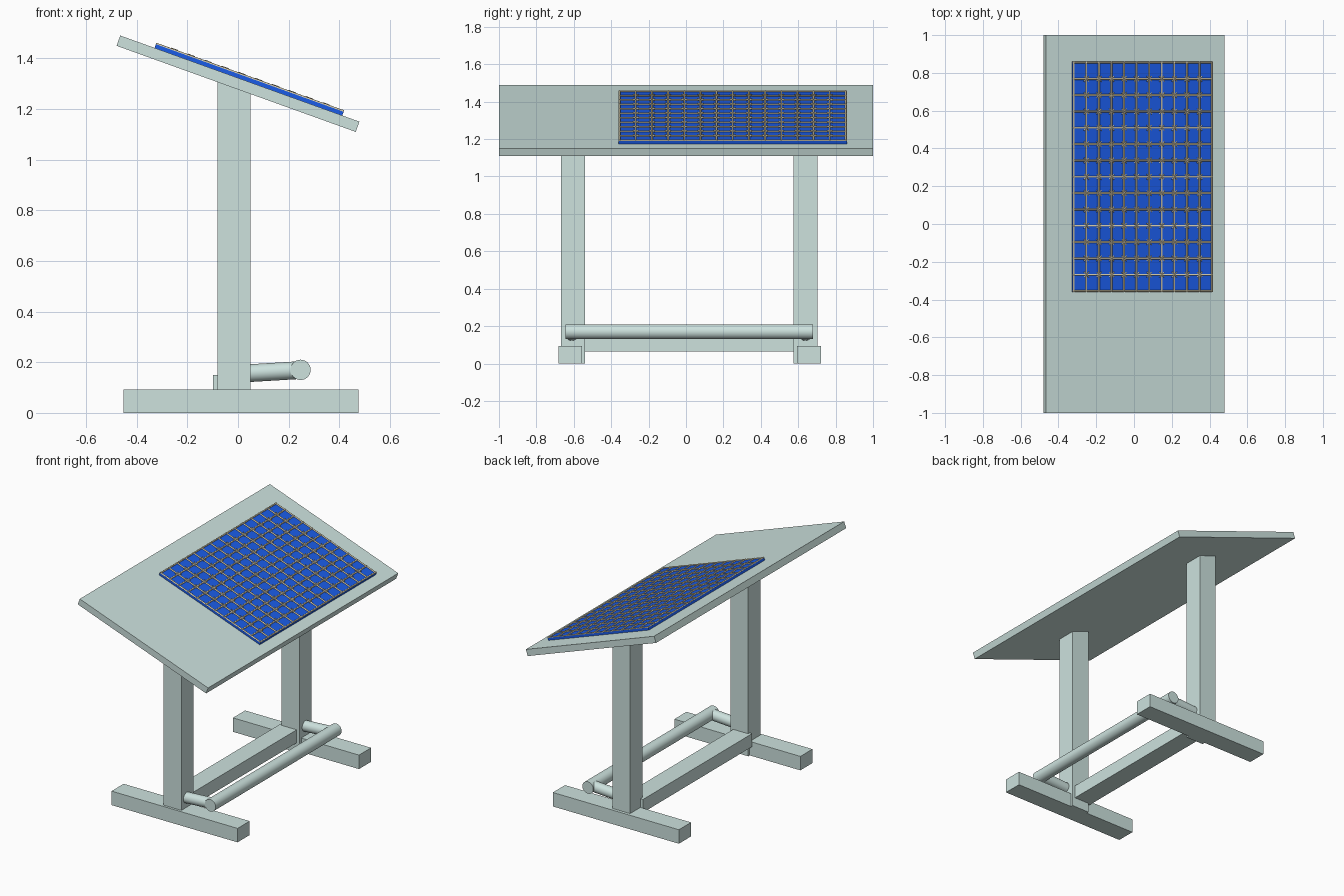
import bpy, bmesh, math
from mathutils import Matrix, Vector

if "Cube" in bpy.data.objects:
    bpy.data.objects.remove(bpy.data.objects["Cube"])


def material(name, rgb):
    m = bpy.data.materials.new(name)
    m.diffuse_color = (*rgb, 1)
    m.use_nodes = True
    m.node_tree.nodes["Principled BSDF"].inputs["Base Color"].default_value = m.diffuse_color
    return m


GREY = material("pale grey green", (0.61, 0.76, 0.73))
BLUE = material("mat blue", (0.011, 0.11, 0.83))
TAN = material("lattice tan", (0.76, 0.68, 0.47))

# Tilted frame of the table top
TILT = Matrix.Translation((0, 0, 1.30)) @ Matrix.Rotation(math.radians(19.8), 4, 'Y')


def finish(name, bm, mat, matrix=None, smooth=False):
    bmesh.ops.recalc_face_normals(bm, faces=bm.faces)
    if matrix:
        bm.transform(matrix)
    me = bpy.data.meshes.new(name)
    bm.to_mesh(me)
    bm.free()
    me.materials.append(mat)
    ob = bpy.data.objects.new(name, me)
    bpy.context.collection.objects.link(ob)
    if smooth:
        bpy.context.view_layer.objects.active = ob
        ob.select_set(True)
        bpy.ops.object.shade_smooth_by_angle(angle=math.radians(50))
        ob.select_set(False)
    return ob


def box(name, lo, hi, mat, matrix=None):
    bm = bmesh.new()
    lo, hi = Vector(lo), Vector(hi)
    size = Matrix.Diagonal((*(hi - lo), 1))
    bmesh.ops.create_cube(bm, size=1, matrix=Matrix.Translation((lo + hi) / 2) @ size)
    return finish(name, bm, mat, matrix)


def add_rod(bm, a, b, r, sides):
    a, b = Vector(a), Vector(b)
    d = b - a
    m = Matrix.Translation((a + b) / 2) @ d.to_track_quat('Z', 'Y').to_matrix().to_4x4()
    bmesh.ops.create_cone(bm, cap_ends=True, segments=sides, radius1=r, radius2=r,
                          depth=d.length, matrix=m)


def rod(name, a, b, r):
    bm = bmesh.new()
    add_rod(bm, a, b, r, 32)
    return finish(name, bm, GREY, smooth=True)


def leg(name, y0, y1):
    # Upright whose top is cut to the slope of the table
    bm = bmesh.new()
    pts = [(-0.08, 0), (0.05, 0), (0.05, 1.265), (-0.08, 1.311)]
    f = bm.faces.new([bm.verts.new((x, y0, z)) for x, z in pts])
    ext = bmesh.ops.extrude_face_region(bm, geom=[f])
    verts = [v for v in ext["geom"] if isinstance(v, bmesh.types.BMVert)]
    bmesh.ops.translate(bm, vec=(0, y1 - y0, 0), verts=verts)
    finish(name, bm, GREY)


# Table top and mat
box("table_top", (-0.502, -1, -0.0215), (0.502, 1, 0.0215), GREY, TILT)
MX0, MX1, MY0, MY1 = -0.358, 0.430, -0.36, 0.86
box("blue_mat", (MX0, MY0, 0.0205), (MX1, MY1, 0.037), BLUE, TILT)

# Lattice of thin rods with small cross lashings where they meet
bm = bmesh.new()
xs = [MX0 + 0.005 + i * (MX1 - MX0 - 0.01) / 11 for i in range(12)]
ys = [MY0 + 0.005 + j * (MY1 - MY0 - 0.01) / 14 for j in range(15)]
for x in xs:
    add_rod(bm, (x, MY0, 0.039), (x, MY1, 0.039), 0.005, 8)
for y in ys:
    add_rod(bm, (MX0, y, 0.038), (MX1, y, 0.038), 0.005, 8)
for x in xs[1:-1]:
    for y in ys[1:-1]:
        for s in (-1, 1):
            d = 0.014
            add_rod(bm, (x - d, y - s * d, 0.042), (x + d, y + s * d, 0.042), 0.003, 6)
finish("mat_lattice", bm, TAN, TILT, smooth=True)

# Legs, feet and footrest arms on both ends
for side, leg_y, foot_y, arm_y in (("left", (-0.667, -0.54), (-0.683, -0.556), -0.61),
                                   ("right", (0.574, 0.702), (0.594, 0.722), 0.638)):
    leg(side + "_leg", *leg_y)
    box(side + "_foot", (-0.453, foot_y[0], 0), (0.475, foot_y[1], 0.093), GREY)
    rod(side + "_footrest_arm", (0.03, arm_y, 0.156), (0.247, arm_y, 0.169), 0.035)

# Cross beam between the legs and round footrest bar
box("cross_beam", (-0.098, -0.556, 0.063), (0.03, 0.594, 0.15), GREY)
rod("footrest_bar", (0.247, -0.645, 0.17), (0.247, 0.68, 0.17), 0.04)
